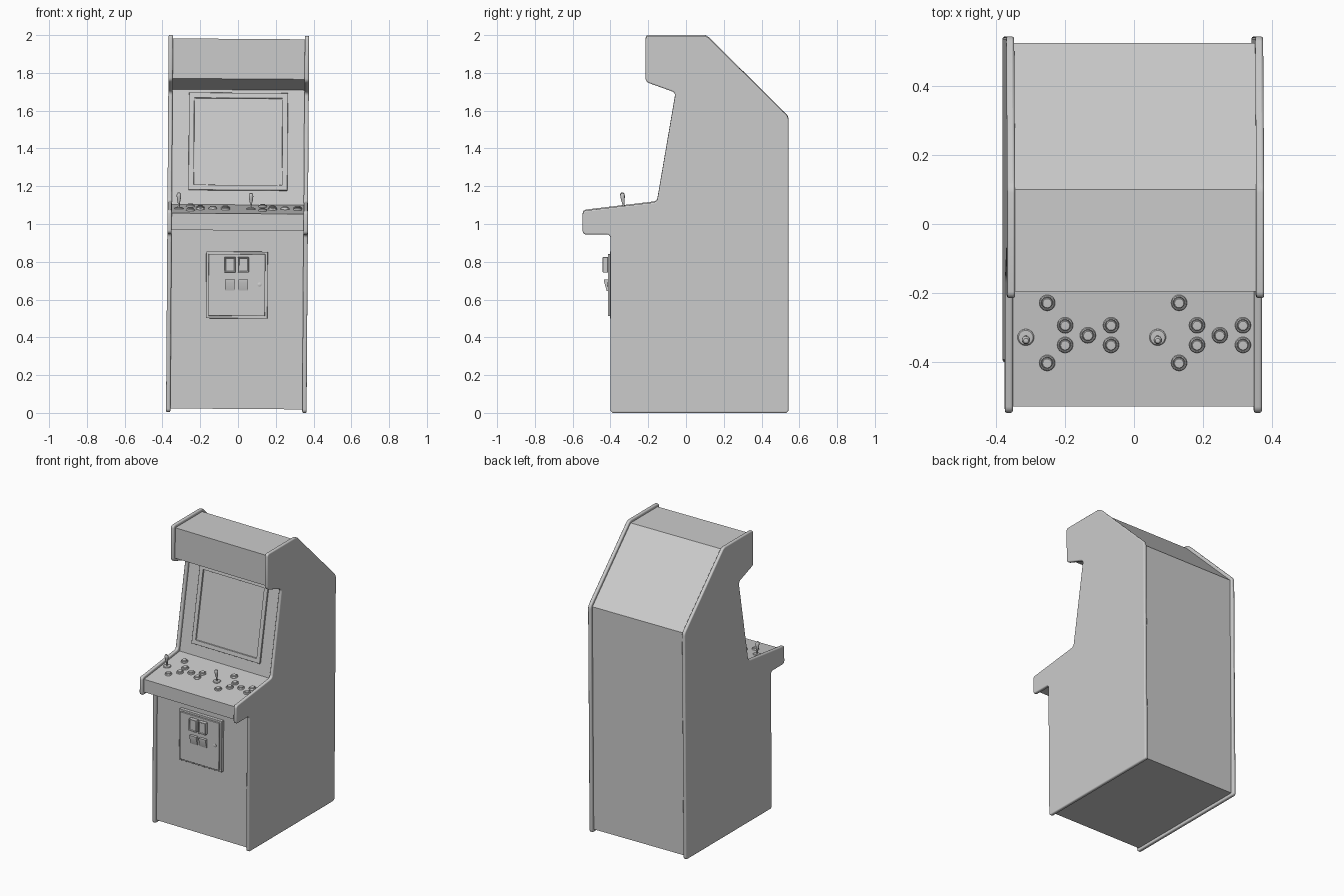
import bpy, bmesh, math
from mathutils import Matrix, Vector

if "Cube" in bpy.data.objects:
    bpy.data.objects.remove(bpy.data.objects["Cube"])

# the whole cabinet leans very slightly sideways
LEAN = (Matrix.Translation((-0.002, 0, 1.0)) @ Matrix.Rotation(0.007, 4, 'Y')
        @ Matrix.Translation((0, 0, -0.998)))

# side silhouette as (y, z), counter-clockwise
SIDE = [(-0.40, 0), (0.543, 0), (0.543, 1.567), (0.108, 1.997), (-0.214, 1.997),
        (-0.214, 1.753), (-0.055, 1.696), (-0.154, 1.117), (-0.547, 1.07),
        (-0.547, 0.945), (-0.40, 0.945)]


def finish(name, bm, matrix=Matrix(), bevel=0, segments=2, limit=60):
    bmesh.ops.recalc_face_normals(bm, faces=bm.faces)
    me = bpy.data.meshes.new(name)
    bm.to_mesh(me)
    bm.free()
    me.transform(LEAN @ matrix)
    ob = bpy.data.objects.new(name, me)
    bpy.context.collection.objects.link(ob)
    if bevel:
        mod = ob.modifiers.new("edge", 'BEVEL')
        mod.width, mod.segments = bevel, segments
        mod.limit_method, mod.angle_limit = 'ANGLE', math.radians(limit)
    bpy.ops.object.select_all(action='DESELECT')
    ob.select_set(True)
    bpy.context.view_layer.objects.active = ob
    bpy.ops.object.shade_smooth_by_angle(angle=math.radians(35))
    return ob


def offset(points, d):
    out = []
    for i, p in enumerate(points):
        p = Vector(p)
        a = (p - Vector(points[i - 1])).normalized()
        b = (Vector(points[(i + 1) % len(points)]) - p).normalized()
        n1, n2 = Vector((-a.y, a.x)), Vector((-b.y, b.x))
        out.append(p + (n1 + n2) * d / (1 + n1.dot(n2)))
    return out


def extrude_profile(name, points, x0, x1, corner=0, bevel=0):
    bm = bmesh.new()
    bm.faces.new([bm.verts.new((x0, p[0], p[1])) for p in points])
    if corner:
        bmesh.ops.bevel(bm, geom=bm.verts[:], offset=corner, segments=4,
                        profile=0.5, affect='VERTICES')
    ext = bmesh.ops.extrude_face_region(bm, geom=bm.faces[:])
    verts = [g for g in ext['geom'] if isinstance(g, bmesh.types.BMVert)]
    bmesh.ops.translate(bm, vec=(x1 - x0, 0, 0), verts=verts)
    return finish(name, bm, bevel=bevel, segments=3)


def plate(name, size, matrix, rim=0, depth=0, bevel=0.002):
    """Box whose back sits on y=0 and faces -y, with an optional sunken front."""
    w, d, h = size
    bm = bmesh.new()
    bmesh.ops.create_cube(bm, size=1, matrix=Matrix.Translation((0, -d / 2, 0))
                          @ Matrix.Diagonal((w, d, h, 1)))
    if rim:
        bm.normal_update()
        front = min(bm.faces, key=lambda f: f.calc_center_median().y)
        bmesh.ops.inset_region(bm, faces=[front], thickness=rim)
        ext = bmesh.ops.extrude_face_region(bm, geom=[front])
        bmesh.ops.translate(bm, vec=(0, depth, 0), verts=[
            g for g in ext['geom'] if isinstance(g, bmesh.types.BMVert)])
        if front.is_valid:
            bmesh.ops.delete(bm, geom=[front], context='FACES')
    return finish(name, bm, matrix, bevel)


def lathe(name, profile, matrix, steps=24):
    bm = bmesh.new()
    vs = [bm.verts.new((r, 0, z)) for r, z in profile]
    edges = [bm.edges.new(e) for e in zip(vs, vs[1:])]
    bmesh.ops.spin(bm, geom=vs + edges, cent=(0, 0, 0), axis=(0, 0, 1),
                   angle=math.tau, steps=steps)
    bmesh.ops.remove_doubles(bm, verts=bm.verts, dist=1e-5)
    return finish(name, bm, matrix)


# cabinet: two rounded side panels with an inset body between them
extrude_profile("side_panel_left", SIDE, -0.372, -0.349, 0.018, 0.007)
extrude_profile("side_panel_right", SIDE, 0.349, 0.372, 0.018, 0.007)
extrude_profile("cabinet_body", offset(SIDE, 0.019), -0.352, 0.352)

# monitor bezel with sunken screen, lying on the sloped face
slope = Matrix.Translation((0, -0.0795, 1.433)) @ Matrix.Rotation(-0.169, 4, 'X')
plate("screen_bezel", (0.524, 0.013, 0.523), slope, rim=0.04, depth=0.011)

# coin door
at = lambda x, y, z: Matrix.Translation((x, y, z))
plate("coin_door_frame", (0.326, 0.024, 0.354), at(-0.002, -0.379, 0.675))
plate("coin_door", (0.300, 0.012, 0.328), at(-0.002, -0.402, 0.675))
for side, x in (("left", -0.039), ("right", 0.032)):
    plate("coin_slot_" + side, (0.058, 0.028, 0.082), at(x, -0.413, 0.782),
          rim=0.008, depth=0.008, bevel=0.003)
    # wedge-shaped coin return, thicker at the top
    extrude_profile("coin_return_" + side,
                    [(-0.41, 0.645), (-0.41, 0.705), (-0.433, 0.705),
                     (-0.433, 0.69), (-0.42, 0.645)], x - 0.026, x + 0.026)
lathe("door_lock", [(0.011, 0), (0.011, 0.004), (0.008, 0.006), (0, 0.006)],
      at(0.118, -0.413, 0.678) @ Matrix.Rotation(math.pi / 2, 4, 'X'), 16)

# joysticks and buttons, one set for each player
BUTTON = [(0.023, -0.003), (0.023, 0.005), (0.021, 0.008), (0.018, 0.009),
          (0.016, 0.006), (0.0155, 0.012), (0.013, 0.014), (0, 0.0145)]
STICK = [(0.024, -0.003), (0.024, 0.003), (0.021, 0.006), (0.006, 0.007),
         (0.005, 0.028), (0.009, 0.045), (0.012, 0.068), (0.011, 0.078),
         (0.007, 0.085), (0, 0.087)]
SPOTS = [(-0.25, -0.228), (-0.198, -0.293), (-0.198, -0.350), (-0.132, -0.322),
         (-0.065, -0.293), (-0.065, -0.350), (-0.25, -0.402)]


def on_deck(x, y):
    z = 1.07 + (y + 0.547) * 0.1196 - 0.0191
    return at(x, y, z) @ Matrix.Rotation(0.119, 4, 'X')


for player, dx in (("left", 0), ("right", 0.382)):
    lathe("joystick_" + player, STICK, on_deck(-0.312 + dx, -0.328))
    for i, (x, y) in enumerate(SPOTS):
        lathe(f"button_{player}_{i + 1}", BUTTON, on_deck(x + dx, y))
